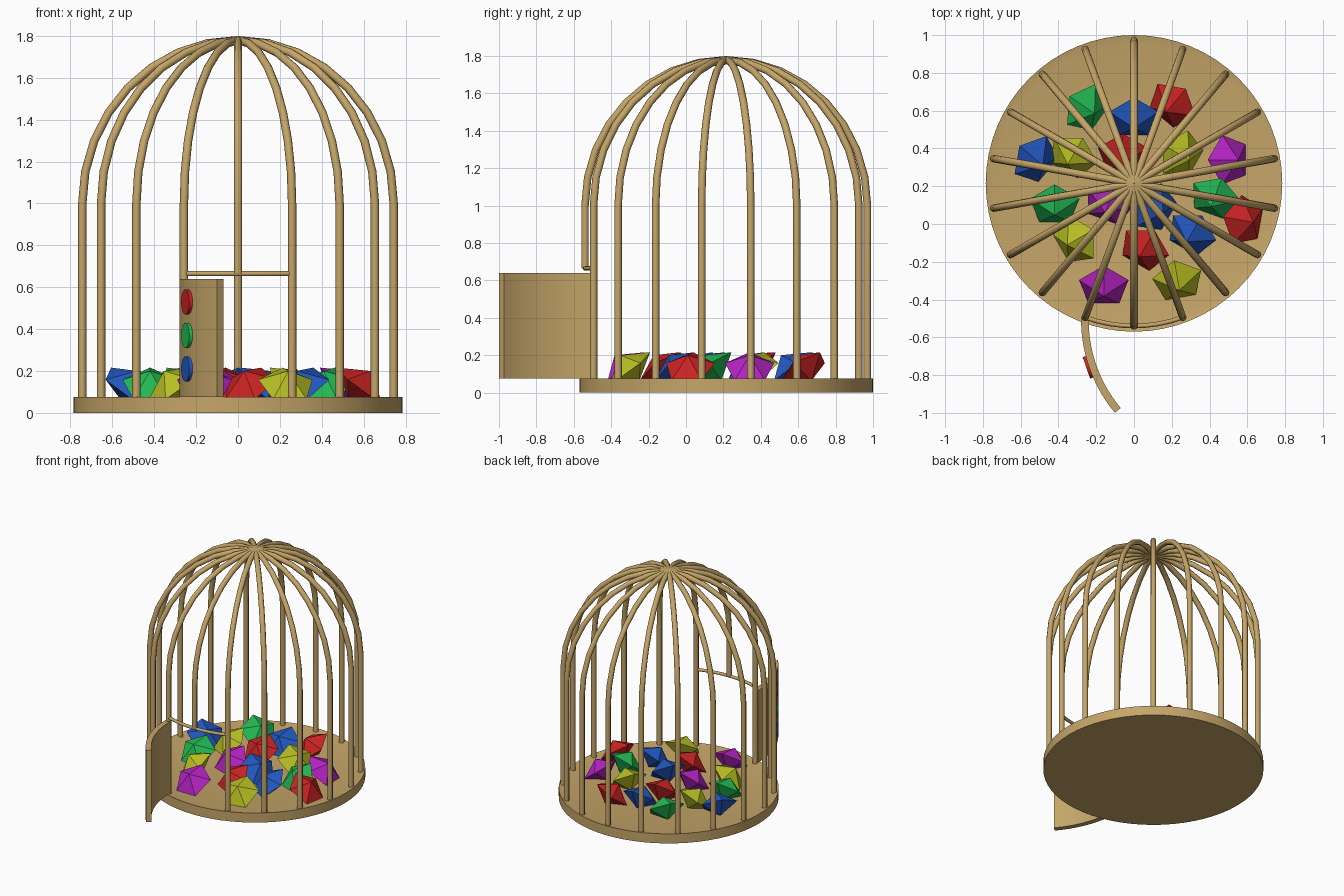
import bpy, bmesh, math
from math import sin, cos, pi, radians
from mathutils import Matrix, Vector

if "Cube" in bpy.data.objects:
    bpy.data.objects.remove(bpy.data.objects["Cube"], do_unlink=True)


def make_material(name, rgb):
    mat = bpy.data.materials.new(name)
    mat.use_nodes = True
    mat.diffuse_color = (*rgb, 1)
    mat.node_tree.nodes["Principled BSDF"].inputs["Base Color"].default_value = (*rgb, 1)
    return mat


brass = make_material("brass", (0.56, 0.38, 0.14))
colours = {
    "red": make_material("red", (0.6, 0.017, 0.017)),
    "green": make_material("green", (0.017, 0.5, 0.09)),
    "blue": make_material("blue", (0.017, 0.1, 0.54)),
    "yellow": make_material("yellow", (0.48, 0.52, 0.017)),
    "purple": make_material("purple", (0.46, 0.017, 0.54)),
}

CENTRE = Vector((0, 0.215, 0))
BAR_RING = 0.755
FLOOR = 0.065
LINTEL = 0.665


def finish(name, bm, mat, smooth=False):
    bmesh.ops.recalc_face_normals(bm, faces=bm.faces)
    mesh = bpy.data.meshes.new(name)
    bm.to_mesh(mesh)
    bm.free()
    mesh.materials.append(mat)
    obj = bpy.data.objects.new(name, mesh)
    bpy.context.collection.objects.link(obj)
    if smooth:
        select_only(obj)
        bpy.ops.object.shade_smooth_by_angle(angle=radians(35))
    return obj


def select_only(obj):
    bpy.ops.object.select_all(action='DESELECT')
    obj.select_set(True)
    bpy.context.view_layer.objects.active = obj


def rod(name, points, radius):
    """Round rod along a path, turned into a mesh."""
    curve = bpy.data.curves.new(name, 'CURVE')
    curve.dimensions = '3D'
    curve.bevel_depth = radius
    curve.bevel_resolution = 2
    curve.use_fill_caps = True
    spline = curve.splines.new('POLY')
    spline.points.add(len(points) - 1)
    for target, p in zip(spline.points, points):
        target.co = (*p, 1)
    curve.materials.append(brass)
    obj = bpy.data.objects.new(name, curve)
    bpy.context.collection.objects.link(obj)
    select_only(obj)
    bpy.ops.object.convert(target='MESH')
    bpy.ops.object.shade_smooth_by_angle(angle=radians(50))


# Round base with a shallow sunken floor
bm = bmesh.new()
bmesh.ops.create_cone(bm, cap_ends=True, segments=64, radius1=0.785, radius2=0.785,
                      depth=0.075, matrix=Matrix.Translation(CENTRE + Vector((0, 0, 0.0375))))
top = max(bm.faces, key=lambda f: f.calc_center_median().z)
bmesh.ops.inset_region(bm, faces=[top], thickness=0.045)
bmesh.ops.translate(bm, verts=top.verts, vec=(0, 0, FLOOR - 0.075))
finish("base", bm, brass, smooth=True)

# Domed bars; the front one stops above the doorway
for i in range(18):
    a = radians(20 * i - 90)
    out = Vector((cos(a), sin(a), 0)) * BAR_RING
    path = [CENTRE + out + Vector((0, 0, LINTEL if i == 0 else FLOOR))]
    for k in range(9):
        t = k / 8 * pi / 2
        path.append(CENTRE + out * cos(t) + Vector((0, 0, 1 + 0.78 * sin(t))))
    rod(f"bar_{i + 1}", path, 0.02)

# Thin curved rod over the doorway
arc = [radians(-110 + 5 * k) for k in range(9)]
rod("door_lintel",
    [CENTRE + Vector((cos(a) * BAR_RING, sin(a) * BAR_RING, LINTEL)) for a in arc], 0.012)

# Open curved door
HINGE = Vector((0.485, -0.508, 0))
angles = [radians(179 + 41 * k / 14) for k in range(15)]
outline = [(0.765, a) for a in angles] + [(0.725, a) for a in reversed(angles)]
bm = bmesh.new()
face = bm.faces.new([bm.verts.new(HINGE + Vector((r * cos(a), r * sin(a), 0.075)))
                     for r, a in outline])
extruded = bmesh.ops.extrude_face_region(bm, geom=[face])["geom"]
bmesh.ops.translate(bm, vec=(0, 0, 0.565),
                    verts=[v for v in extruded if isinstance(v, bmesh.types.BMVert)])
finish("door", bm, brass, smooth=True)

# Coloured round studs on the outside of the door
a = radians(199)
for name, z in (("red", 0.53), ("green", 0.37), ("blue", 0.21)):
    bm = bmesh.new()
    place = (Matrix.Translation(HINGE + Vector((cos(a) * 0.767, sin(a) * 0.767, z)))
             @ Matrix.Rotation(a, 4, 'Z') @ Matrix.Rotation(pi / 2, 4, 'Y'))
    bmesh.ops.create_cone(bm, cap_ends=True, segments=24, radius1=0.06, radius2=0.06,
                          depth=0.025, matrix=place)
    finish(f"{name}_door_stud", bm, colours[name], smooth=True)


def gem(name, mat, x, y, turn):
    """Five-sided double pyramid resting on one of its faces."""
    radius, half = 0.138, 0.085
    ring = [Vector((radius * cos(t), radius * sin(t), 0))
            for t in (pi / 2 + 2 * pi * k / 5 for k in range(5))]
    bm = bmesh.new()
    verts = [bm.verts.new(p) for p in ring]
    for tip_z in (half, -half):
        tip = bm.verts.new((0, 0, tip_z))
        for k in range(5):
            bm.faces.new((verts[k], verts[(k + 1) % 5], tip))
    down = Vector((0, -half, -radius * cos(pi / 5))).normalized()
    tilt = down.rotation_difference(Vector((0, 0, -1))).to_matrix()
    bmesh.ops.rotate(bm, verts=bm.verts, cent=(0, 0, 0), matrix=tilt)
    ys = [v.co.y for v in bm.verts]
    low = min(v.co.z for v in bm.verts)
    bmesh.ops.translate(bm, verts=bm.verts, vec=(0, -(min(ys) + max(ys)) / 2, FLOOR - low))
    bmesh.ops.rotate(bm, verts=bm.verts, cent=(0, 0, 0),
                     matrix=Matrix.Rotation(radians(turn), 3, 'Z'))
    bmesh.ops.translate(bm, verts=bm.verts, vec=(x, y, 0))
    finish(name, bm, mat)


# Loose gems on the floor: x, y, turn
gems = {
    "red": [(.21, .64, -40), (-.06, .38, 0), (.57, .02, 80), (.06, -.12, -30)],
    "green": [(-.26, .62, 55), (-.42, .11, 0), (.43, .15, -20)],
    "blue": [(0, .57, 0), (-.53, .35, 50), (.1, .09, 60), (.31, -.04, -30)],
    "yellow": [(-.32, .37, -30), (.24, .37, 60), (-.3, -.08, -60), (.23, -.29, 10)],
    "purple": [(.49, .34, 90), (-.13, .12, -20), (-.16, -.32, 0)],
}
for name, spots in gems.items():
    for i, spot in enumerate(spots):
        gem(f"{name}_gem_{i + 1}", colours[name], *spot)
